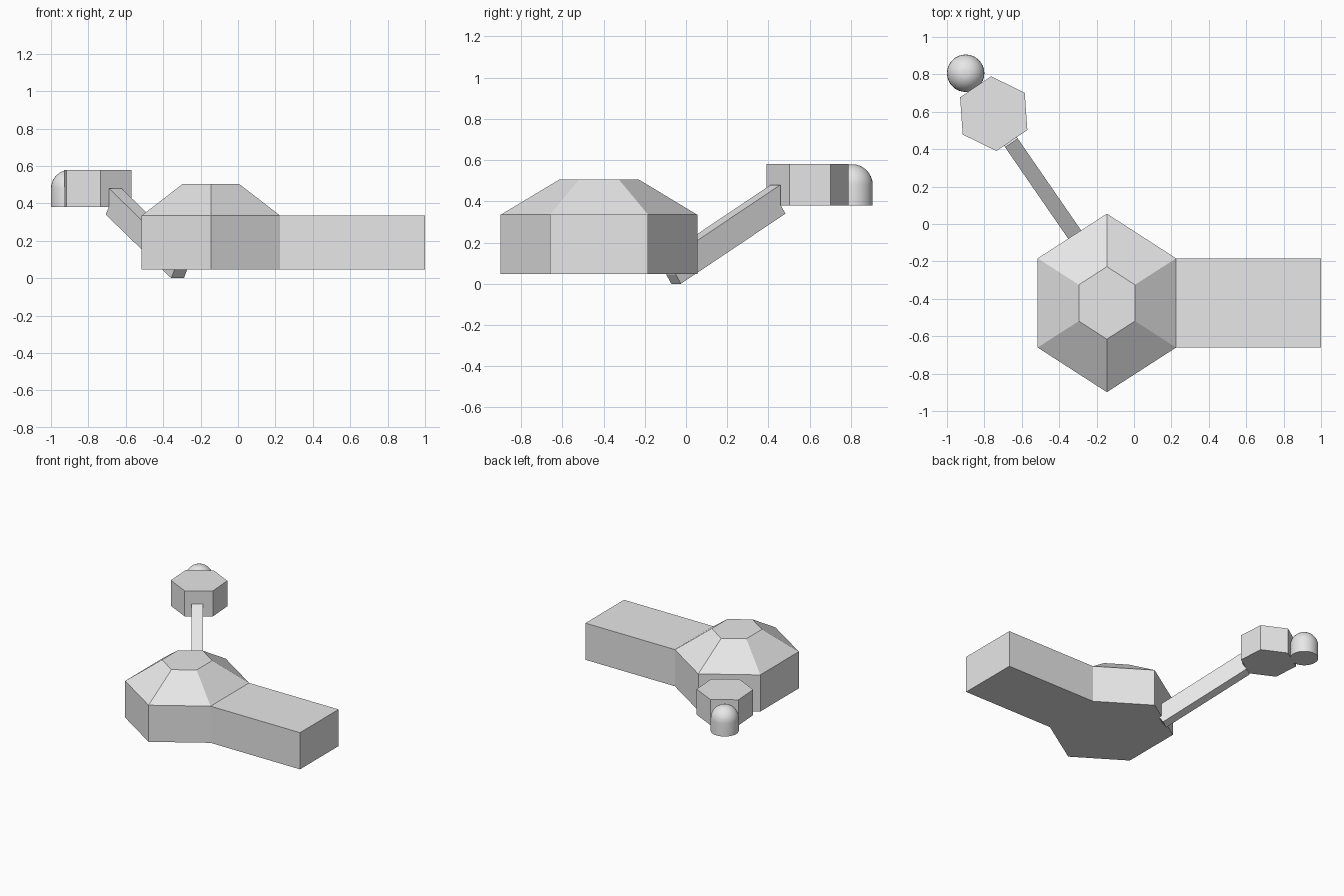
import bpy, bmesh, math
from mathutils import Vector

if "Cube" in bpy.data.objects:
    bpy.data.objects.remove(bpy.data.objects["Cube"])

grey = bpy.data.materials.new("light_grey")
grey.diffuse_color = (0.8, 0.8, 0.8, 1)
grey.use_nodes = True
grey.node_tree.nodes["Principled BSDF"].inputs["Base Color"].default_value = grey.diffuse_color


def loft(name, rings):
    """Join closed rings of points with quads and cap both ends."""
    bm = bmesh.new()
    rows = [[bm.verts.new(p) for p in ring] for ring in rings]
    n = len(rows[0])
    for a, b in zip(rows, rows[1:]):
        for i in range(n):
            j = (i + 1) % n
            bm.faces.new((a[i], a[j], b[j], b[i]))
    bm.faces.new(rows[0][::-1])
    bm.faces.new(rows[-1])
    bmesh.ops.recalc_face_normals(bm, faces=bm.faces)
    mesh = bpy.data.meshes.new(name)
    bm.to_mesh(mesh)
    bm.free()
    mesh.materials.append(grey)
    obj = bpy.data.objects.new(name, mesh)
    bpy.context.collection.objects.link(obj)
    return obj


def ring(cx, cy, rx, ry, z, sides=6, turn=90):
    return [(cx + rx * math.cos(math.radians(turn) + math.tau * i / sides),
             cy + ry * math.sin(math.radians(turn) + math.tau * i / sides), z)
            for i in range(sides)]


# Main hexagonal hall with sloped, flat-topped roof
k = math.cos(math.radians(30))
HX, HY = -0.145, -0.422
loft("hexagonal_hall", [ring(HX, HY, 0.37 / k, 0.477, 0.048),
                        ring(HX, HY, 0.37 / k, 0.477, 0.335),
                        ring(HX, HY, 0.15 / k, 0.194, 0.505)])

# Long rectangular wing
y0, y1 = -0.661, -0.184
loft("wing", [[(x, y0, 0.048), (x, y1, 0.048), (x, y1, 0.335), (x, y0, 0.335)]
              for x in (0.224, 1.0)])

# Sloping walkway: side profile (distance along, height) extruded across
along = Vector((-0.568, 0.823, 0))
across = Vector((0.823, 0.568, 0))
start = Vector((-0.323, -0.048, 0))
profile = [(0, 0), (0.616, 0.34), (0.586, 0.385), (0.586, 0.48),
           (-0.03, 0.14), (-0.03, 0.045)]
loft("walkway", [[start + along * s + across * w + Vector((0, 0, z))
                  for s, z in profile] for w in (-0.041, 0.041)])

# Small raised hexagonal room
loft("small_room", [ring(-0.75, 0.59, 0.2, 0.2, z, 6, 94) for z in (0.38, 0.58)])

# Round tower with dome
R = 0.1
tower = [ring(-0.9, 0.806, R, R, 0.38, 32)]
for i in range(8):
    a = math.radians(i * 11.25)
    tower.append(ring(-0.9, 0.806, R * math.cos(a), R * math.cos(a),
                      0.48 + R * math.sin(a), 32))
dome = loft("domed_tower", tower)
bpy.context.view_layer.objects.active = dome
dome.select_set(True)
bpy.ops.object.shade_smooth_by_angle(angle=math.radians(30))
